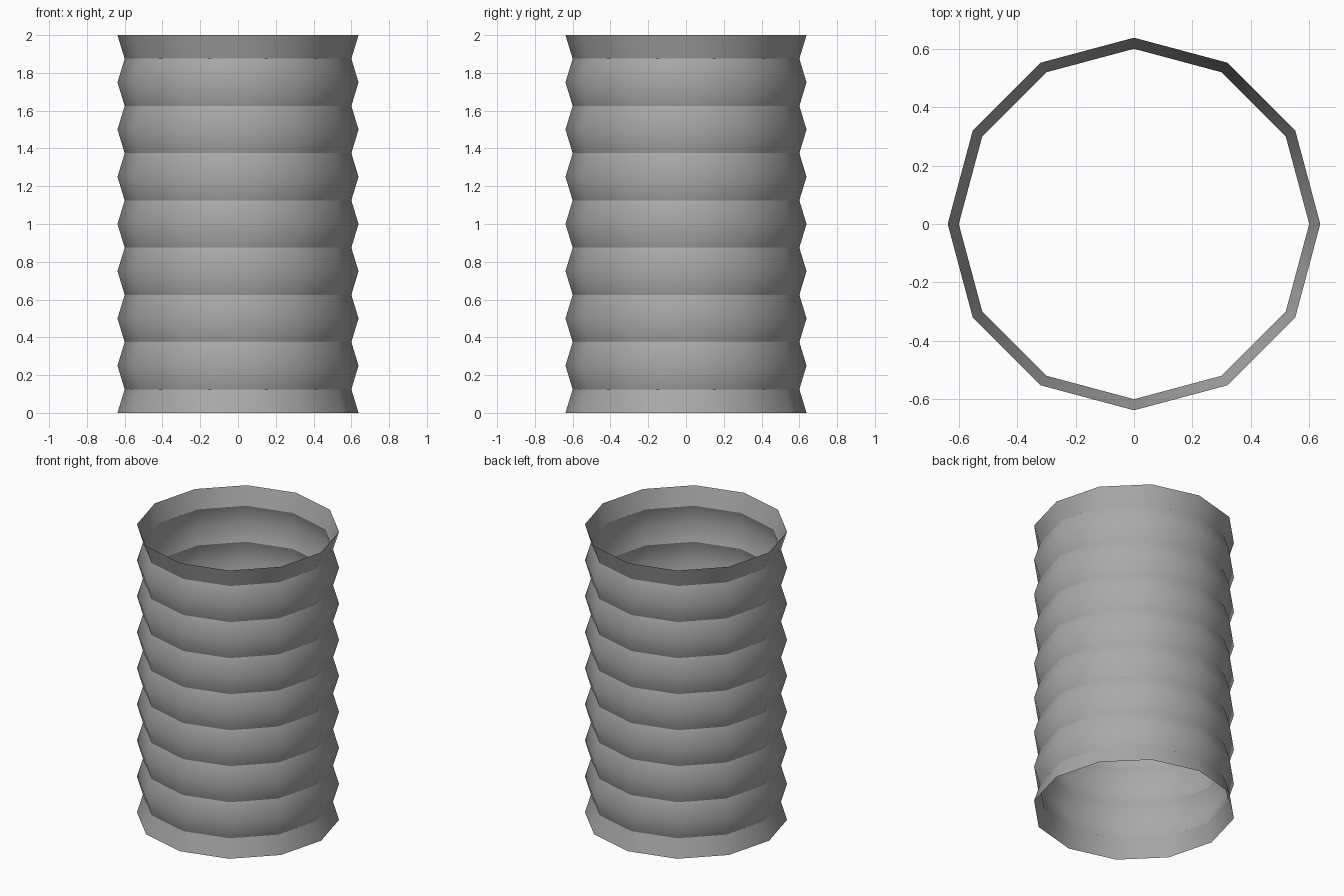
import bpy, bmesh
from math import cos, sin, tau

cube = bpy.data.objects.get("Cube")
if cube:
    bpy.data.objects.remove(cube, do_unlink=True)

SIDES, FOLDS, HEIGHT = 12, 8, 2.0
RIDGE, VALLEY = 0.638, 0.6

# Single grey material
grey = bpy.data.materials.new("mid grey")
grey.use_nodes = True
colour = (0.4, 0.4, 0.4, 1)
grey.diffuse_color = colour
grey.node_tree.nodes["Principled BSDF"].inputs["Base Color"].default_value = colour

# Open pleated tube: rings alternate between ridge and valley
bm = bmesh.new()
rings = []
for i in range(2 * FOLDS + 1):
    r = VALLEY if i % 2 else RIDGE
    z = HEIGHT * i / (2 * FOLDS)
    rings.append([bm.verts.new((r * cos(tau * k / SIDES), r * sin(tau * k / SIDES), z))
                  for k in range(SIDES)])
for low, high in zip(rings, rings[1:]):
    for k in range(SIDES):
        n = (k + 1) % SIDES
        bm.faces.new((low[k], low[n], high[n], high[k])).smooth = True

# Creases along the valleys, ridges stay smooth
for ring in rings[1::2]:
    for k in range(SIDES):
        bm.edges.get((ring[k], ring[(k + 1) % SIDES])).smooth = False

mesh = bpy.data.meshes.new("bellows_tube")
bm.to_mesh(mesh)
bm.free()
mesh.materials.append(grey)
tube = bpy.data.objects.new("bellows_tube", mesh)
bpy.context.collection.objects.link(tube)
